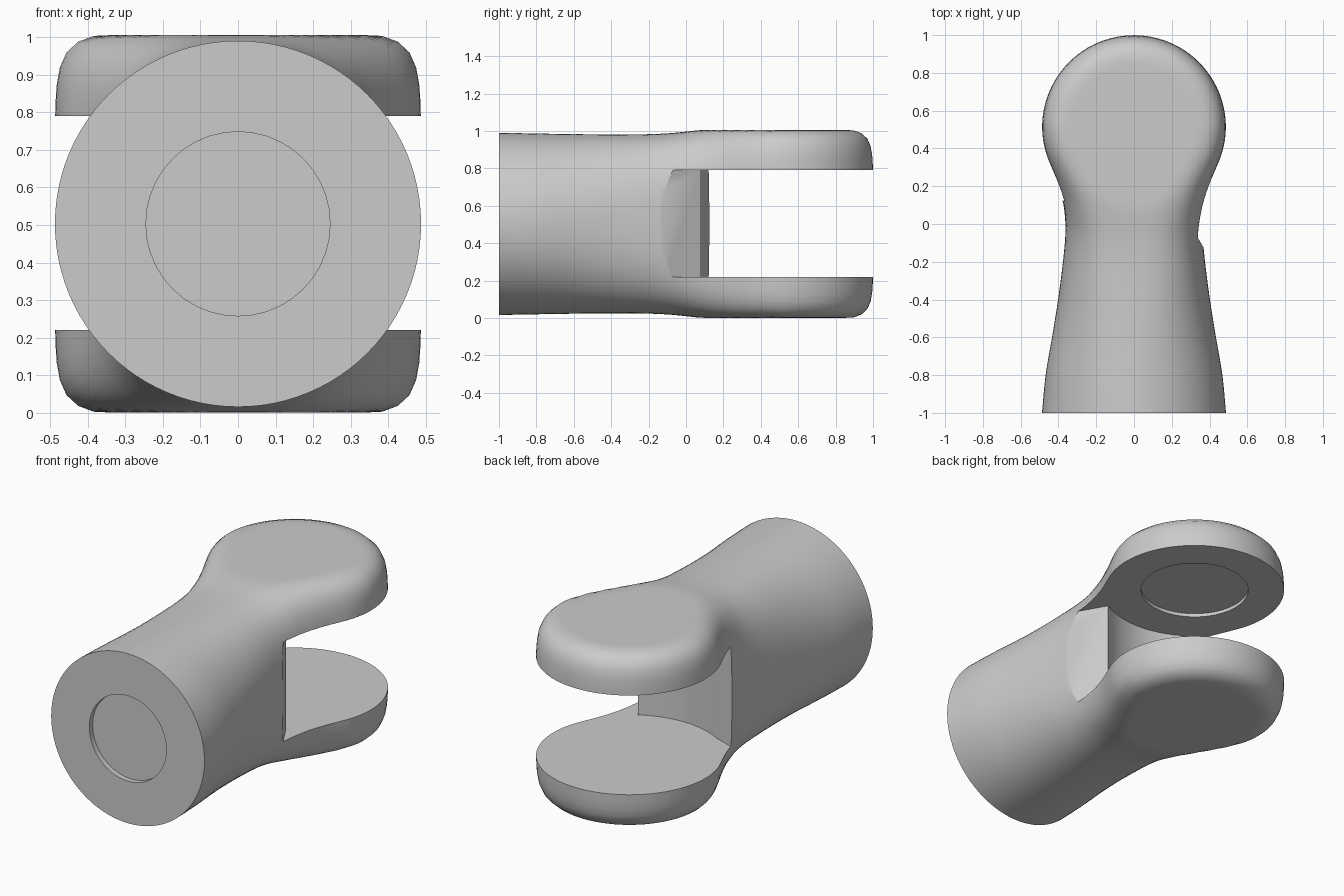
import bpy, bmesh, math
from mathutils import Vector

if "Cube" in bpy.data.objects:
    bpy.data.objects.remove(bpy.data.objects["Cube"])

MID, TOP = 0.503, 0.502        # centre height, half height of the fork
PIVOT, RADIUS = 0.513, 0.487   # fork eye centre and radius
SEGS = 96

grey = bpy.data.materials.new("plain grey")
grey.use_nodes = True
grey.diffuse_color = (0.6, 0.6, 0.6, 1)
grey.node_tree.nodes["Principled BSDF"].inputs["Base Color"].default_value = (0.6, 0.6, 0.6, 1)


def add_object(name, bm):
    bmesh.ops.recalc_face_normals(bm, faces=bm.faces)
    mesh = bpy.data.meshes.new(name)
    bm.to_mesh(mesh)
    bm.free()
    mesh.materials.append(grey)
    ob = bpy.data.objects.new(name, mesh)
    bpy.context.collection.objects.link(ob)
    return ob


def smooth_value(keys, y):
    """Smooth curve through (position, value) keys."""
    def slope(i):
        a, b = keys[max(i - 1, 0)], keys[min(i + 1, len(keys) - 1)]
        return (b[1] - a[1]) / (b[0] - a[0])
    i = max(k for k in range(len(keys) - 1) if keys[k][0] <= y or k == 0)
    (y0, v0), (y1, v1) = keys[i], keys[i + 1]
    d = y1 - y0
    t = (y - y0) / d
    return (v0 * (1 + 2 * t) * (1 - t) ** 2 + slope(i) * d * t * (1 - t) ** 2
            + v1 * t * t * (3 - 2 * t) + slope(i + 1) * d * t * t * (t - 1))


# Half width, half height and squareness along the body
WIDTH = [(-1, .487), (-.8, .468), (-.6, .434), (-.4, .402), (-.2, .376), (-.07, .364),
         (0, .363), (.1, .373), (.2, .399), (.3, .438)]
HEIGHT = [(-1, .487), (-.6, .48), (-.3, .478), (-.1, .484), (.15, .507), (PIVOT, .51)]
SQUARE = [(-1, 2), (-.6, 2.15), (-.3, 2.5), (-.07, 3), (.1, 4), (.25, 5.5), (PIVOT, 8)]


def section(y):
    w = smooth_value(WIDTH, y) if y < 0.3 else math.sqrt(RADIUS ** 2 - (y - PIVOT) ** 2)
    h, n = smooth_value(HEIGHT, y), smooth_value(SQUARE, y)
    ring = []
    for k in range(SEGS):
        a = math.tau * k / SEGS
        c, s = math.cos(a), math.sin(a)
        r = (abs(c / w) ** n + abs(s / h) ** n) ** (-1 / n)
        ring.append(Vector((r * c, y, MID + max(-TOP, min(TOP, r * s)))))
    return ring


# Lofted shank and neck, then the eye swept round the pivot
STEPS, TURN = 44, 24
rings = [section(-1 + (PIVOT + 1) * i / STEPS) for i in range(STEPS + 1)]
last = rings[-1]
for i in range(1, TURN + 1):
    a = math.pi / 2 * i / TURN
    rings.append([Vector((p.x * math.cos(a), PIVOT + abs(p.x) * math.sin(a), p.z)) for p in last])

bm = bmesh.new()
rows = [[bm.verts.new(p) for p in ring] for ring in rings]
for r0, r1 in zip(rows, rows[1:]):
    for k in range(SEGS):
        j = (k + 1) % SEGS
        bm.faces.new((r0[k], r0[j], r1[j], r1[k]))
bm.faces.new(rows[0])
bmesh.ops.remove_doubles(bm, verts=bm.verts, dist=0.0002)
body = add_object("fork_body", bm)


def cut(name, outline, depth):
    """Subtract an outline extruded along the depth vector."""
    bm = bmesh.new()
    face = bm.faces.new([bm.verts.new(p) for p in outline])
    ext = bmesh.ops.extrude_face_region(bm, geom=[face])
    bmesh.ops.translate(bm, vec=depth,
                        verts=[v for v in ext["geom"] if isinstance(v, bmesh.types.BMVert)])
    cutter = add_object(name, bm)
    cutter.hide_render = True
    mod = body.modifiers.new(name, "BOOLEAN")
    mod.object, mod.operation, mod.solver = cutter, "DIFFERENCE", "EXACT"
    bpy.ops.object.modifier_apply(modifier=name)
    bpy.data.objects.remove(cutter)


bpy.context.view_layer.objects.active = body
body.select_set(True)

# Slot: concave back wall with radial side faces
FLOOR, CEILING = 0.22, 0.79


def polar(r, degrees):
    a = math.radians(degrees)
    return Vector((r * math.cos(a), PIVOT + r * math.sin(a), FLOOR))


slot = [polar(0.5, 240 + 5 * i) for i in range(13)]
slot += [polar(1.5, 300 + 30 * i) for i in range(9)]
cut("slot_cutter", slot, Vector((0, 0, CEILING - FLOOR)))

# Shallow round seats in the shank end and under the upper arm
circle = [(math.cos(math.tau * i / 40), math.sin(math.tau * i / 40)) for i in range(40)]
cut("end_seat_cutter", [Vector((.245 * c, -1.1, MID + .245 * s)) for c, s in circle],
    Vector((0, 0.13, 0)))
cut("arm_seat_cutter", [Vector((.292 * c, PIVOT + .292 * s, 0.7)) for c, s in circle],
    Vector((0, 0, CEILING - 0.7 + 0.02)))

bpy.ops.object.shade_smooth_by_angle(angle=math.radians(30))
